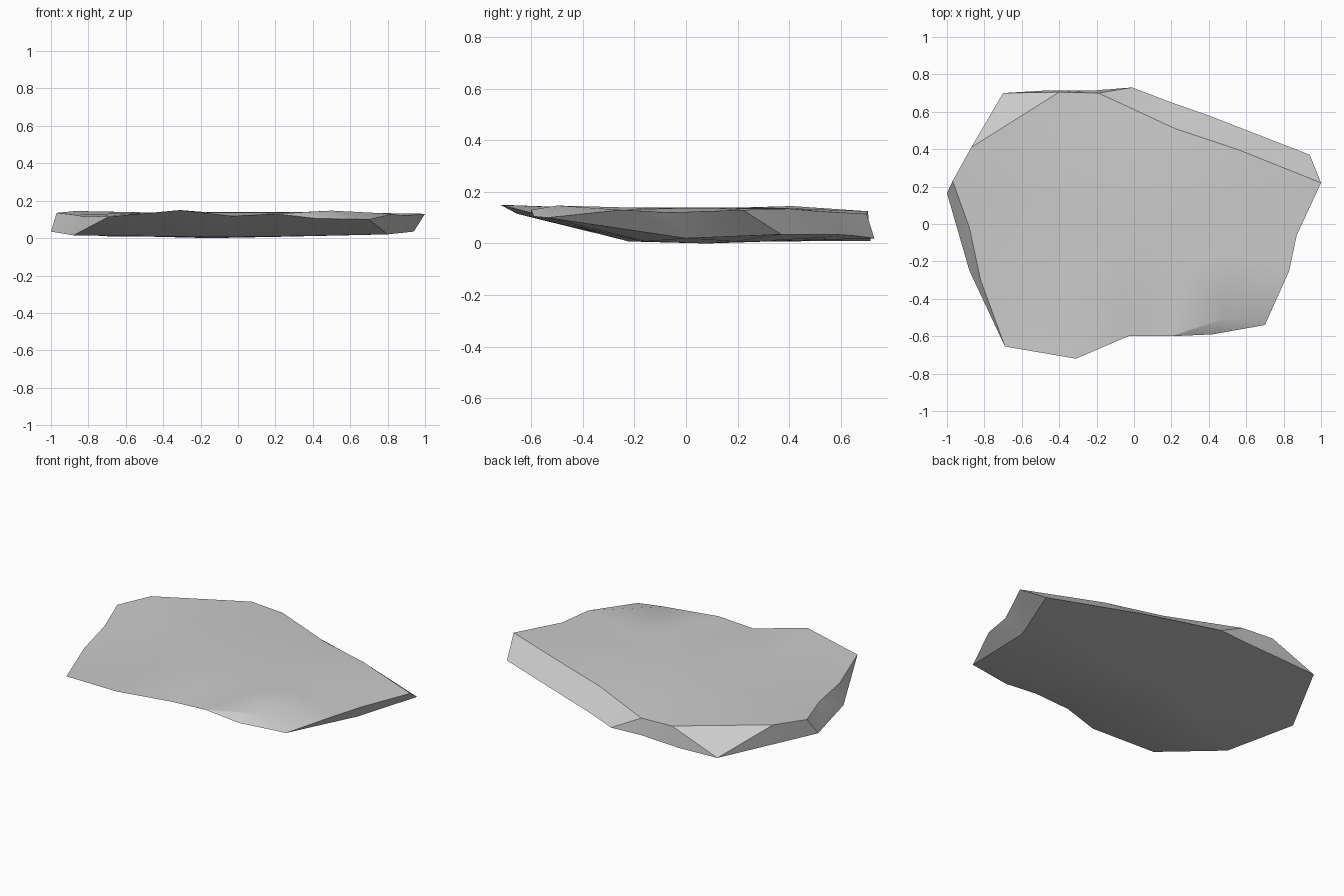
import bpy, bmesh
from mathutils import Vector

default_cube = bpy.data.objects.get("Cube")
if default_cube:
    bpy.data.objects.remove(default_cube, do_unlink=True)


def flat_material(name, colour):
    mat = bpy.data.materials.new(name)
    mat.use_nodes = True
    mat.diffuse_color = colour
    mat.node_tree.nodes["Principled BSDF"].inputs["Base Color"].default_value = colour
    return mat


# Corner points of the slab: upper rim, lower rim, and the sharp front lip
right_tip, right_foot = (1, .22, .13), (.94, .37, .035)
back_ridge, back_foot = (-.19, .7, .115), (-.01, .73, .02)
back_notch, left_back_foot = (-.4, .705, .125), (-.7, .7, .01)
left_foot = (-1, .165, .035)
front_lip = [(-.69, -.655, .115), (-.31, -.72, .15), (-.03, -.6, .118), (.2, -.6, .13)]

# Chipped wall as pairs of upper and lower points, counter-clockwise
wall = [
    (right_tip, right_foot),
    ((.55, .4, .135), (.4, .58, .035)),
    ((.22, .51, .125), (.2, .65, .03)),
    (back_ridge, back_foot),
    (back_ridge, (-.2, .715, .02)),
    (back_notch, (-.45, .715, .01)),
    (back_notch, left_back_foot),
    ((-.87, .41, .145), left_back_foot),
    ((-.97, .23, .135), left_foot),
    ((-.88, -.02, .125), left_foot),
    ((-.82, -.3, .115), (-.88, -.25, .015)),
    *[(point, point) for point in front_lip],
    ((.5, -.5, .147), (.42, -.59, .105)),
    ((.83, -.25, .13), (.7, -.54, .1)),
    ((.87, -.06, .12), (.8, 0, .02)),
]

bm = bmesh.new()
vertex_at = {}


def vert(point):
    key = tuple(round(value, 4) for value in point)
    if key not in vertex_at:
        vertex_at[key] = bm.verts.new(key)
    return vertex_at[key]


def add_face(*points):
    corners = list(dict.fromkeys(vert(p) for p in points))
    if len(corners) > 2 and not bm.faces.get(corners):
        bm.faces.new(corners)


def bridge(ring_a, ring_b):
    count = len(ring_a)
    for i in range(count):
        j = (i + 1) % count
        add_face(ring_a[i], ring_a[j], ring_b[j], ring_b[i])


def cap(rim, centre, inset, height):
    """Close a rim with one inner ring and a fan to the centre."""
    inner = [Vector(p).lerp(Vector(centre), inset) for p in rim]
    for p in inner:
        p.z = height
    bridge(rim, inner)
    for i, p in enumerate(inner):
        add_face(p, inner[(i + 1) % len(inner)], centre)


upper = [pair[0] for pair in wall]
lower = [pair[1] for pair in wall]
bridge(upper, lower)

# Broad walking surface and shallow keel-like underside
cap(list(dict.fromkeys(upper)), (.05, 0, .14), .45, .137)
cap(list(dict.fromkeys(lower)), (-.15, .08, 0), .62, .008)

bmesh.ops.triangulate(bm, faces=bm.faces[:])
bmesh.ops.recalc_face_normals(bm, faces=bm.faces[:])

mesh = bpy.data.meshes.new("stone_slab")
bm.to_mesh(mesh)
bm.free()
mesh.materials.append(flat_material("pale grey stone", (.6, .6, .6, 1)))

slab = bpy.data.objects.new("stone_slab", mesh)
bpy.context.collection.objects.link(slab)

# Soft broad surfaces, crisp broken edges
bpy.ops.object.select_all(action="DESELECT")
slab.select_set(True)
bpy.context.view_layer.objects.active = slab
bpy.ops.object.shade_smooth_by_angle(angle=.52)
